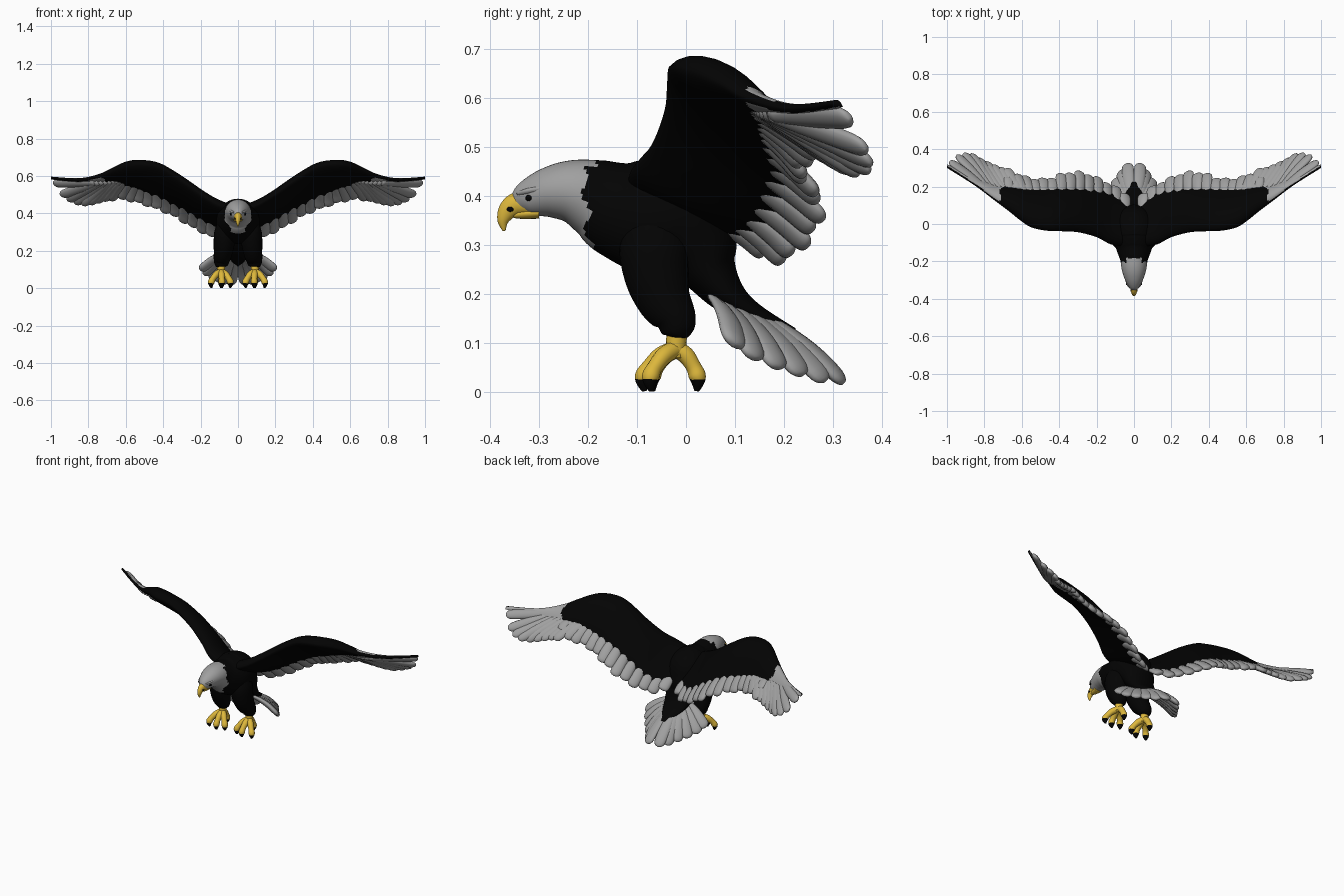
import bpy, bmesh, math
from mathutils import Vector

cube = bpy.data.objects.get("Cube")
if cube:
    bpy.data.objects.remove(cube, do_unlink=True)


def material(name, rgb):
    m = bpy.data.materials.new(name)
    m.use_nodes = True
    m.diffuse_color = (*rgb, 1)
    m.node_tree.nodes["Principled BSDF"].inputs["Base Color"].default_value = (*rgb, 1)
    return m


BLACK = material("black plumage", (0.001, 0.001, 0.001))
GREY = material("pale grey plumage", (0.35, 0.35, 0.35))
YELLOW = material("yellow skin", (0.73, 0.48, 0.045))


def smooth(rows, n):
    """Resample rows of numbers along a Catmull-Rom curve."""
    out = []
    for i in range(len(rows) - 1):
        a, b, c, d = (rows[max(0, min(len(rows) - 1, i + k))] for k in (-1, 0, 1, 2))
        for s in range(n):
            t = s / n
            out.append([0.5 * (2 * q + (r - p) * t + (2 * p - 5 * q + 4 * r - w) * t * t
                        + (3 * q - p - 3 * r + w) * t ** 3) for p, q, r, w in zip(a, b, c, d)])
    return out + [list(rows[-1])]


def sample(rows, x):
    """Linear lookup by the first column."""
    for a, b in zip(rows, rows[1:]):
        if x <= b[0]:
            t = (x - a[0]) / (b[0] - a[0])
            return [p + (q - p) * t for p, q in zip(a, b)]
    return list(rows[-1])


def skin(bm, rings):
    rings = [[bm.verts.new(p) for p in r] for r in rings]
    n = len(rings[0])
    for a, b in zip(rings, rings[1:]):
        for i in range(n):
            j = (i + 1) % n
            bm.faces.new((a[i], a[j], b[j], b[i]))
    bm.faces.new(rings[0][::-1])
    bm.faces.new(rings[-1])


def tube(bm, pts, side=(1, 0, 0), n=6, sides=16):
    """Loft ellipses along x, y, z points with a half width and half depth each."""
    rows = smooth(pts, n)
    rings = []
    for i, r in enumerate(rows):
        t = Vector(rows[min(i + 1, len(rows) - 1)][:3]) - Vector(rows[max(i - 1, 0)][:3])
        t.normalize()
        a = Vector(side)
        a = (a - t * a.dot(t)).normalized()
        b = t.cross(a)
        rings.append([Vector(r[:3]) + a * r[3] * math.cos(k * math.tau / sides)
                      + b * r[4] * math.sin(k * math.tau / sides) for k in range(sides)])
    skin(bm, rings)


def finish(name, bm, mats, rule=None, mirror=False):
    bmesh.ops.recalc_face_normals(bm, faces=bm.faces)
    for f in bm.faces:
        f.smooth = True
        if rule:
            f.material_index = int(rule(f.calc_center_median()))
    me = bpy.data.meshes.new(name)
    bm.to_mesh(me)
    bm.free()
    for m in mats:
        me.materials.append(m)
    ob = bpy.data.objects.new(name, me)
    bpy.context.collection.objects.link(ob)
    if mirror:
        ob.modifiers.new("Mirror", 'MIRROR').use_mirror_merge = False


def feather(bm, base, tip, side, width, thick, bow):
    """Flat rounded blade with a slight arch."""
    up = Vector(side).cross(tip - base).normalized()
    up *= 1 if up.z > 0 else -1
    pts = []
    for u, w in ((0, .5), (.3, .85), (.6, 1), (.87, .97), (.97, .65), (1, .1)):
        p = base.lerp(tip, u) + up * bow * math.sin(math.pi * u)
        pts.append((*p, width * w, thick * max(w, .3)))
    tube(bm, pts, side, n=3, sides=12)


# Head, body and rump in one loft
bm = bmesh.new()
tube(bm, [(0, *p) for p in (
    (-.346, .386, .018, .02), (-.325, .395, .035, .036), (-.28, .407, .055, .052),
    (-.235, .409, .067, .065), (-.19, .397, .074, .08), (-.14, .375, .092, .1),
    (-.08, .36, .112, .118), (-.02, .35, .115, .118), (.025, .3, .1, .085),
    (.05, .245, .088, .056), (.085, .198, .08, .038), (.135, .163, .06, .022),
    (.22, .122, .02, .009))], n=9, sides=40)
finish("head_and_body", bm, [BLACK, GREY],
       lambda c: c.y < -.205 + .008 * math.sin(90 * c.z) + .08 * (.4 - c.z)
       + (.035 if c.z > .45 and abs(c.x) < .045 else 0))

# Beak: hooked upper half and short lower half
bm = bmesh.new()
tube(bm, [(0, *p) for p in ((-.31, .383, .028, .024), (-.343, .384, .02, .024),
     (-.363, .371, .015, .02), (-.373, .35, .01, .012), (-.371, .329, .003, .003))])
tube(bm, [(0, -.3, .366, .026, .012), (0, -.33, .364, .018, .011), (0, -.352, .361, .008, .006)])
finish("beak", bm, [YELLOW])

# Eyes, nostrils and brows
for name, mat, path in (
        ("eyes", BLACK, [(.028, -.321, .396, .007, .007), (.042, -.321, .396, .006, .006)]),
        ("nostrils", BLACK, [(.008, -.358, .373, .008, .006), (.0175, -.359, .373, .007, .005)]),
        ("brows", GREY, [(.018, -.342, .404, .005, .004), (.031, -.325, .409, .008, .006),
                         (.042, -.29, .415, .008, .006)])):
    bm = bmesh.new()
    tube(bm, path, side=(0, 1, 0), n=4, sides=12)
    finish(name, bm, [mat], mirror=True)

# Wing stations: x, leading y z, trailing y z, thickness
wing = smooth([
    (.03, -.12, .42, .11, .31, .052), (.12, -.11, .455, .17, .318, .06),
    (.2, -.07, .505, .19, .355, .064), (.3, -.043, .578, .2, .415, .063),
    (.4, -.037, .643, .2, .462, .06), (.47, -.034, .664, .195, .487, .06),
    (.55, -.016, .666, .195, .515, .058), (.61, .022, .655, .2, .53, .05),
    (.67, .07, .632, .205, .54, .036), (.74, .122, .602, .21, .547, .024),
    (.85, .205, .58, .25, .558, .015), (1, .3, .59, .32, .582, .009)], 8)


def wing_point(x, u):
    _, ly, lz, ty, tz, _ = sample(wing, x)
    return Vector((x, ly + (ty - ly) * u, lz + (tz - lz) * u))


bm = bmesh.new()
rings = []
for x, ly, lz, ty, tz, th in wing:
    chord = Vector((0, ty - ly, tz - lz))
    up = Vector((0, -chord.z, chord.y)).normalized()
    ring = []
    for k in range(28):
        a = k * math.tau / 28
        u = (1 - math.cos(a)) / 2
        lift = th * math.sqrt(u) * (1 - u) / .385
        ring.append(Vector((x, ly, lz)) + chord * u + up * lift * (1 if a < math.pi else -.4))
    rings.append(ring)
skin(bm, rings)


def pale_hand(c):
    return c.x > .715 + .01 * math.sin(120 * c.y) and (c - wing_point(c.x, 0)).length > .013


finish("wing_arms", bm, [BLACK, GREY], pale_hand, mirror=True)

# Wing feathers: tips follow the trailing outline x, y, z
tips = smooth([(.03, .15, .285), (.12, .205, .27), (.25, .265, .33), (.35, .272, .39),
               (.45, .24, .43), (.55, .24, .463), (.65, .275, .48), (.75, .312, .46),
               (.82, .345, .447), (.88, .378, .455), (.94, .372, .488), (.975, .348, .54),
               (.995, .322, .575)], 6)
bm = bmesh.new()
flight = [.05 + .0485 * i for i in range(14)] + [.72 + .038 * i for i in range(8)]
for i, x in enumerate(flight):
    outer = max(0, x - .5)
    base = wing_point(x - outer * .45, .76 - outer * .75) - Vector((0, 0, outer * .03))
    tip = Vector(sample(tips, x))
    if x < .5:
        side = wing_point(x + .03, .7) - wing_point(x - .03, .7)
    else:
        side = Vector(sample(tips, x + .03)) - Vector(sample(tips, x - .03))
    tip += (tip - base) * (.06 if i % 2 else -.02) * (x < .7)
    feather(bm, base, tip, side, .032 if x < .7 else .028, .015, .008 - outer * .01)
finish("flight_feathers", bm, [GREY], mirror=True)

# Short second row over the feather roots
bm = bmesh.new()
for i in range(13):
    x = .09 + .048 * i
    base = wing_point(x, .83)
    tip = base.lerp(Vector(sample(tips, x + .012)), .65) + Vector((0, 0, .008))
    feather(bm, base, tip, wing_point(x + .03, .7) - wing_point(x - .03, .7), .027, .011, .004)
finish("covert_feathers", bm, [GREY], mirror=True)

# Tail fan
fan = [Vector(p) for p in ((-.03, .325, .018), (.036, .322, .018), (.07, .285, .022), (.105, .238, .034),
                           (.143, .19, .048), (.18, .14, .068), (.202, .1, .095), (.2, .07, .13))]
bm = bmesh.new()
for i in range(1, 7):
    t = (i - 1) / 5
    base = Vector((.015 + .035 * t, .135 - .08 * t, .165 + .026 * t))
    feather(bm, base, fan[i], fan[i + 1] - fan[i - 1], .033, .015, .012)
finish("tail_feathers", bm, [GREY], mirror=True)

# Feathered legs
bm = bmesh.new()
tube(bm, [(.06, -.06, .36, .04, .05), (.07, -.065, .3, .056, .07), (.074, -.06, .24, .056, .066),
          (.08, -.045, .19, .05, .056), (.087, -.022, .15, .043, .043), (.09, -.018, .122, .034, .032),
          (.09, -.018, .112, .02, .018)], side=(1, 0, 0), sides=24)
finish("legs", bm, [BLACK], mirror=True)

# Feet: ankle and four arched toes ending in dark claws
bm = bmesh.new()
tube(bm, [(.09, -.018, .13, .022, .02), (.09, -.02, .1, .021, .021), (.09, -.022, .07, .02, .018)])
for dx, dy in ((-.05, -.05), (-.004, -.068), (.054, -.053), (0, .044)):
    tube(bm, [(.09 + dx * k, -.02 + dy * k, z, r, r) for k, z, r in (
        (0, .088, .018), (.45, .075, .018), (.8, .052, .016), (.97, .034, .018),
        (1, .02, .014), (.95, .002, .005))], side=(dy, -dx, 0), n=5, sides=14)
finish("feet", bm, [YELLOW, BLACK], lambda c: c.z < .026, mirror=True)
